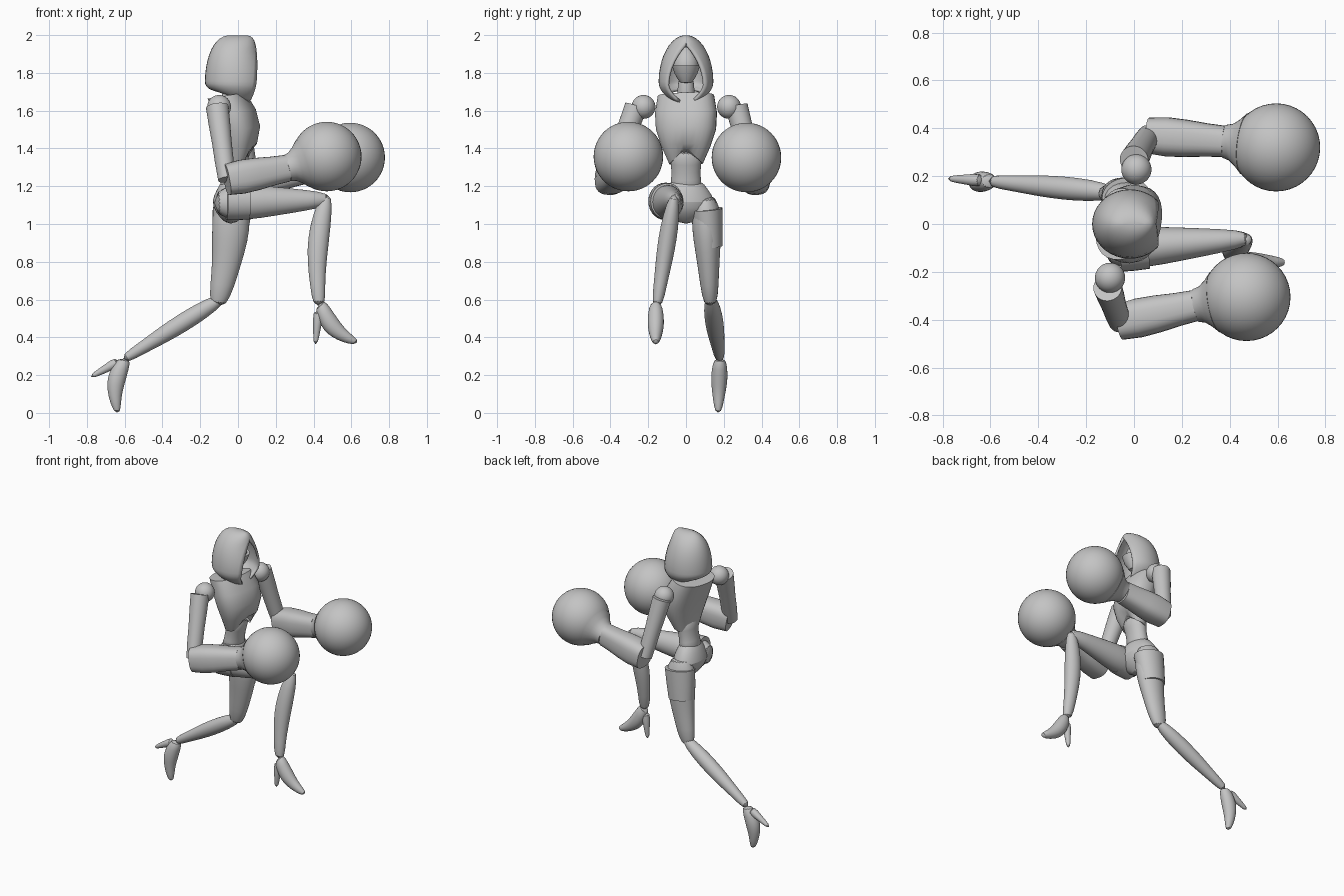
import bpy, bmesh
from math import sin, cos, pi, tau, asin, radians, copysign
from mathutils import Vector

default_cube = bpy.data.objects.get("Cube")
if default_cube:
    bpy.data.objects.remove(default_cube, do_unlink=True)

shade = 0.55
grey = bpy.data.materials.new("plain_grey")
grey.use_nodes = True
grey.diffuse_color = (shade, shade, shade, 1)
grey.node_tree.nodes["Principled BSDF"].inputs["Base Color"].default_value = grey.diffuse_color


def finish(name, bm, angle=40):
    """Turn a bmesh into a shaded object in the scene."""
    bmesh.ops.recalc_face_normals(bm, faces=bm.faces)
    mesh = bpy.data.meshes.new(name)
    bm.to_mesh(mesh)
    bm.free()
    mesh.materials.append(grey)
    obj = bpy.data.objects.new(name, mesh)
    bpy.context.collection.objects.link(obj)
    bpy.ops.object.select_all(action="DESELECT")
    bpy.context.view_layer.objects.active = obj
    obj.select_set(True)
    bpy.ops.object.shade_smooth_by_angle(angle=radians(angle))
    return obj


def superpoint(angle, power):
    """Point on a unit circle, squared off when the power is below one."""
    return [copysign(abs(value) ** power, value) for value in (cos(angle), sin(angle))]


def limb(name, start, end, widths, depth=1, bow=(0, 0, 0), side=(0, 1, 0), power=1, rounded=True):
    """Skin evenly spaced elliptical rings along a line that may bow in its middle."""
    start, end, bow = Vector(start), Vector(end), Vector(bow)
    segments = 18 if rounded else 28
    last = len(widths) - 1
    axis = (end - start).normalized()
    across = Vector(side)
    across = (across - axis * across.dot(axis)).normalized()
    through = axis.cross(across)
    bm = bmesh.new()
    rings = []
    for step, width in enumerate(widths):
        t = step / last
        centre = start.lerp(end, t) + bow * sin(pi * t)
        ring = []
        for k in range(segments):
            u, v = superpoint(tau * k / segments, power)
            ring.append(bm.verts.new(centre + (across * u + through * v * depth) * width))
        rings.append(ring)
    for lower, upper in zip(rings, rings[1:]):
        for k in range(segments):
            n = (k + 1) % segments
            bm.faces.new((lower[k], lower[n], upper[n], upper[k]))
    bm.faces.new(rings[0])
    bm.faces.new(rings[-1])
    obj = finish(name, bm)
    if rounded:
        subdivision = obj.modifiers.new("rounding", "SUBSURF")
        subdivision.levels = subdivision.render_levels = 1
    return obj


def ball(name, centre, radius):
    bm = bmesh.new()
    bmesh.ops.create_uvsphere(bm, u_segments=40, v_segments=24, radius=radius)
    bmesh.ops.translate(bm, verts=bm.verts, vec=centre)
    finish(name, bm)


def build_hood(rows=16, columns=28):
    """Open arcs wrapped round the head, tucked in at the neck, with cloth thickness."""
    bm = bmesh.new()
    previous = None
    for row in range(rows + 1):
        p = 0.08 + 2.35 * row / rows
        height = 1.75 + cos(p) * (0.25 if cos(p) > 0 else 0.1)
        width = 0.145 * sin(p)
        front = 0.13 * sin(p) ** 0.4 - 0.02 * p
        back = -0.03 - 0.145 * sin(p) ** 0.8
        gap = 0.1 * max(0, sin(pi * (p - 0.65) / 2))
        droop = 0.035 * max(0, p - 1.5)
        limit = pi - asin(gap / width)
        reach = (front - back) / (1 - cos(limit))
        ring = []
        for k in range(columns + 1):
            turn = limit * (2 * k / columns - 1)
            ring.append(bm.verts.new((back + reach * (1 - cos(turn)), width * sin(turn),
                                      height + droop * cos(turn))))
        if previous:
            for k in range(columns):
                bm.faces.new((previous[k], previous[k + 1], ring[k + 1], ring[k]))
        else:
            bm.faces.new(ring[:-1])
        previous = ring
    bmesh.ops.remove_doubles(bm, verts=bm.verts, dist=0.0005)
    hood = finish("hood", bm)
    cloth = hood.modifiers.new("cloth", "SOLIDIFY")
    cloth.thickness = 0.014
    cloth.offset = -1


# Head, masked lower face and neck inside the hood
build_hood()
limb("head", (0, 0, 1.74), (-.02, 0, 1.94), (.03, .06, .072, .06, .025))
limb("face_mask", (0, 0, 1.75), (0, 0, 1.84), (.03, .06, .075), rounded=False)
limb("neck", (-.05, 0, 1.6), (-.02, 0, 1.8), (.06, .045, .04))

# Torso: vest with a notched front hem, narrow waist and wide hips
vest = limb("vest", (0, 0, 1.32), (-.06, 0, 1.68), (.09, .13, .16, .165, .15), depth=.65,
            bow=(.04, 0, 0), side=(.2, 1, 0), power=.85, rounded=False)
for vertex in vest.data.vertices:
    if vertex.co.z < 1.36 and vertex.co.x > 0:
        vertex.co.z += max(0, .08 - abs(vertex.co.y))
limb("abdomen", (-.04, 0, 1.16), (0, 0, 1.4), (.1, .075, .08, .1), depth=.75)
limb("hips", (-.04, 0, 1), (-.03, 0, 1.24), (.04, .13, .165, .12, .08), depth=.65, side=(-.15, 1, 0))

# Trailing leg
limb("back_thigh", (-.03, .1, 1.16), (-.11, .13, .56), (.06, .08, .075, .06, .05, .035),
     depth=1.3, bow=(.02, 0, 0))
limb("back_thigh_band", (-.03, .11, 1.08), (-.05, .125, .88), (.083, .077, .069),
     depth=1.25, rounded=False)
limb("back_shin", (-.08, .13, .61), (-.61, .18, .28), (.03, .047, .05, .045, .033, .027))

# Raised leg
limb("front_thigh", (-.13, -.11, 1.11), (.49, -.06, 1.13), (.06, .09, .08, .065, .05, .03), depth=1.1)
limb("front_thigh_band", (-.06, -.11, 1.12), (.06, -.1, 1.12), (.09, .09, .087), depth=1.1, rounded=False)
limb("front_shin", (.47, -.06, 1.16), (.43, -.155, .56), (.025, .045, .05, .045, .035, .03),
     depth=1.15, bow=(-.03, 0, 0))


def heeled_foot(tag, ankle, toe, heel_tip, bow):
    limb(tag + "_foot", ankle, toe, (.032, .042, .045, .037, .028, .015), depth=1.1, bow=bow)
    heel_start = Vector(ankle).lerp(Vector(heel_tip), .15)
    limb(tag + "_heel", heel_start, heel_tip, (.034, .02, .013))


heeled_foot("front", ankle=(.43, -.16, .58), toe=(.63, -.16, .37), heel_tip=(.41, -.16, .36), bow=(-.02, 0, -.03))
heeled_foot("back", ankle=(-.6, .18, .29), toe=(-.64, .17, 0), heel_tip=(-.78, .19, .19), bow=(-.03, 0, 0))


def arm(tag, shoulder, elbow, wrist, fist):
    """Ball joint, upper arm, boxy forearm, flared cuff and round fist."""
    shoulder, elbow, wrist, fist = map(Vector, (shoulder, elbow, wrist, fist))
    outward = copysign(.04, shoulder.y)
    ball(tag + "_shoulder_joint", shoulder, .063)
    limb(tag + "_upper_arm", shoulder + Vector((-.01, outward, 0)), elbow, (.06, .057, .052, .05, .045),
         side=(1, 0, 0), rounded=False)
    limb(tag + "_forearm", elbow, wrist, (.075, .082, .078, .07, .065), depth=1.1, power=.75, rounded=False)
    limb(tag + "_cuff", wrist, wrist.lerp(fist, .4), (.07, .078, .1, .13), rounded=False)
    ball(tag + "_fist", fist, .184)


arm("near", shoulder=(-.1, -.225, 1.62), elbow=(-.06, -.41, 1.235), wrist=(.26, -.34, 1.295), fist=(.47, -.305, 1.357))
arm("far", shoulder=(.01, .228, 1.62), elbow=(.06, .37, 1.235), wrist=(.38, .345, 1.29), fist=(.594, .32, 1.352))
